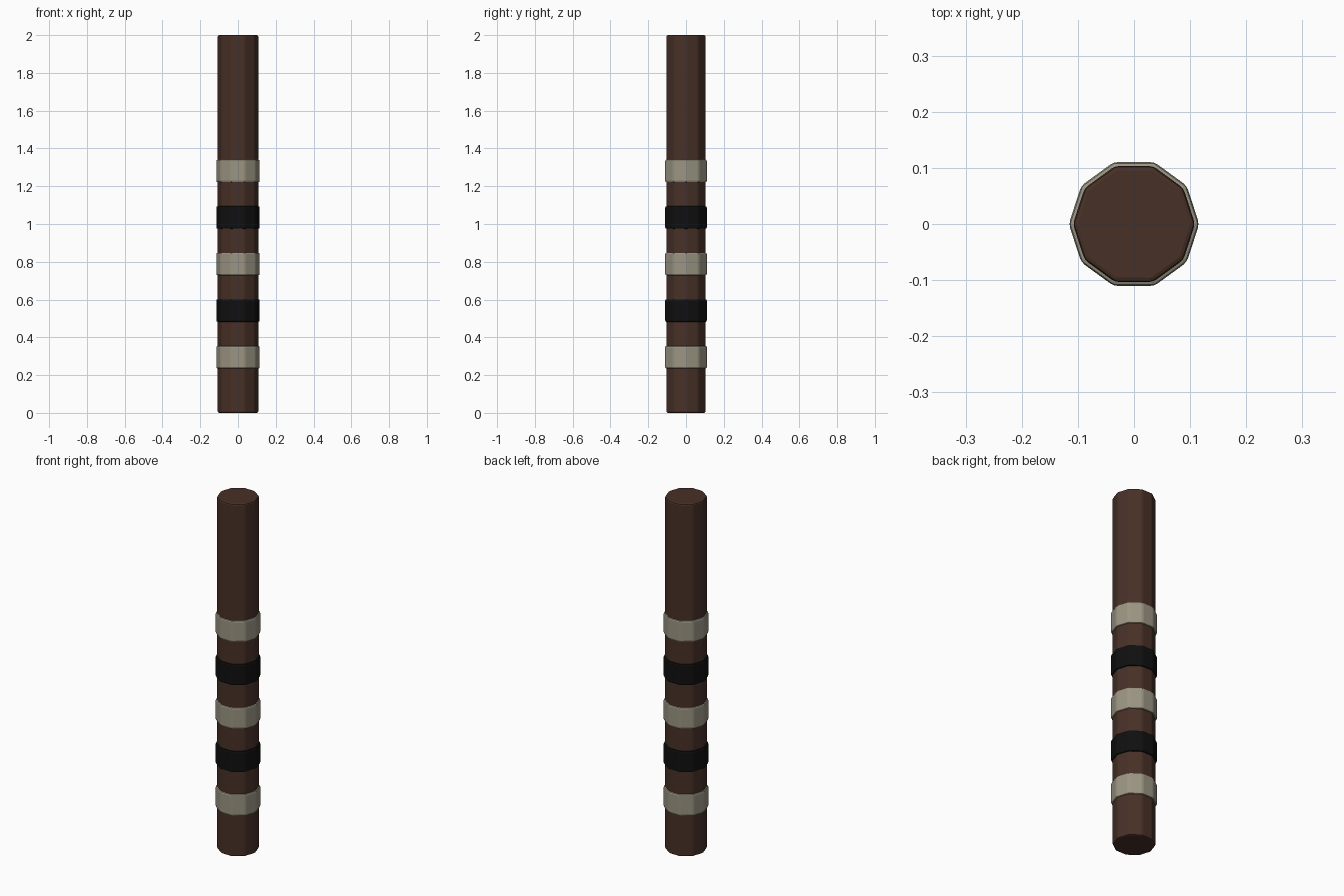
import bpy, bmesh, math

if "Cube" in bpy.data.objects:
    bpy.data.objects.remove(bpy.data.objects["Cube"])

SIDES = 10


def material(name, rgb):
    m = bpy.data.materials.new(name)
    m.diffuse_color = (*rgb, 1.0)
    m.use_nodes = True
    m.node_tree.nodes["Principled BSDF"].inputs["Base Color"].default_value = m.diffuse_color
    return m


brown = material("dark brown wood", (0.064, 0.030, 0.020))
cream = material("pale grey wrap", (0.325, 0.300, 0.225))
black = material("black wrap", (0.005, 0.005, 0.005))


def prism(name, apothem, z0, z1, mat, bevel):
    """Ten-sided upright prism with a corner on +x and softened edges."""
    r = apothem / math.cos(math.pi / SIDES)
    bm = bmesh.new()
    ring = [bm.verts.new((r * math.cos(2 * math.pi * i / SIDES),
                          r * math.sin(2 * math.pi * i / SIDES), z0))
            for i in range(SIDES)]
    base = bm.faces.new(ring)
    top = bmesh.ops.extrude_face_region(bm, geom=[base], use_keep_orig=True)
    verts = [v for v in top["geom"] if isinstance(v, bmesh.types.BMVert)]
    bmesh.ops.translate(bm, verts=verts, vec=(0, 0, z1 - z0))
    bmesh.ops.recalc_face_normals(bm, faces=bm.faces)
    mesh = bpy.data.meshes.new(name)
    bm.to_mesh(mesh)
    bm.free()
    mesh.materials.append(mat)
    obj = bpy.data.objects.new(name, mesh)
    bpy.context.collection.objects.link(obj)
    mod = obj.modifiers.new("soft edges", "BEVEL")
    mod.width = bevel
    mod.segments = 2
    mod.limit_method = "ANGLE"
    mod.angle_limit = math.radians(30)
    return obj


# Main shaft
prism("pole", 0.1035, 0.0, 2.0, brown, 0.008)

# Alternating wraps, evenly spaced up the shaft
for i in range(5):
    z = 0.295 + i * 0.2465
    prism(f"wrap_{i + 1}", 0.1105, z - 0.06, z + 0.06,
          black if i % 2 else cream, 0.008)
